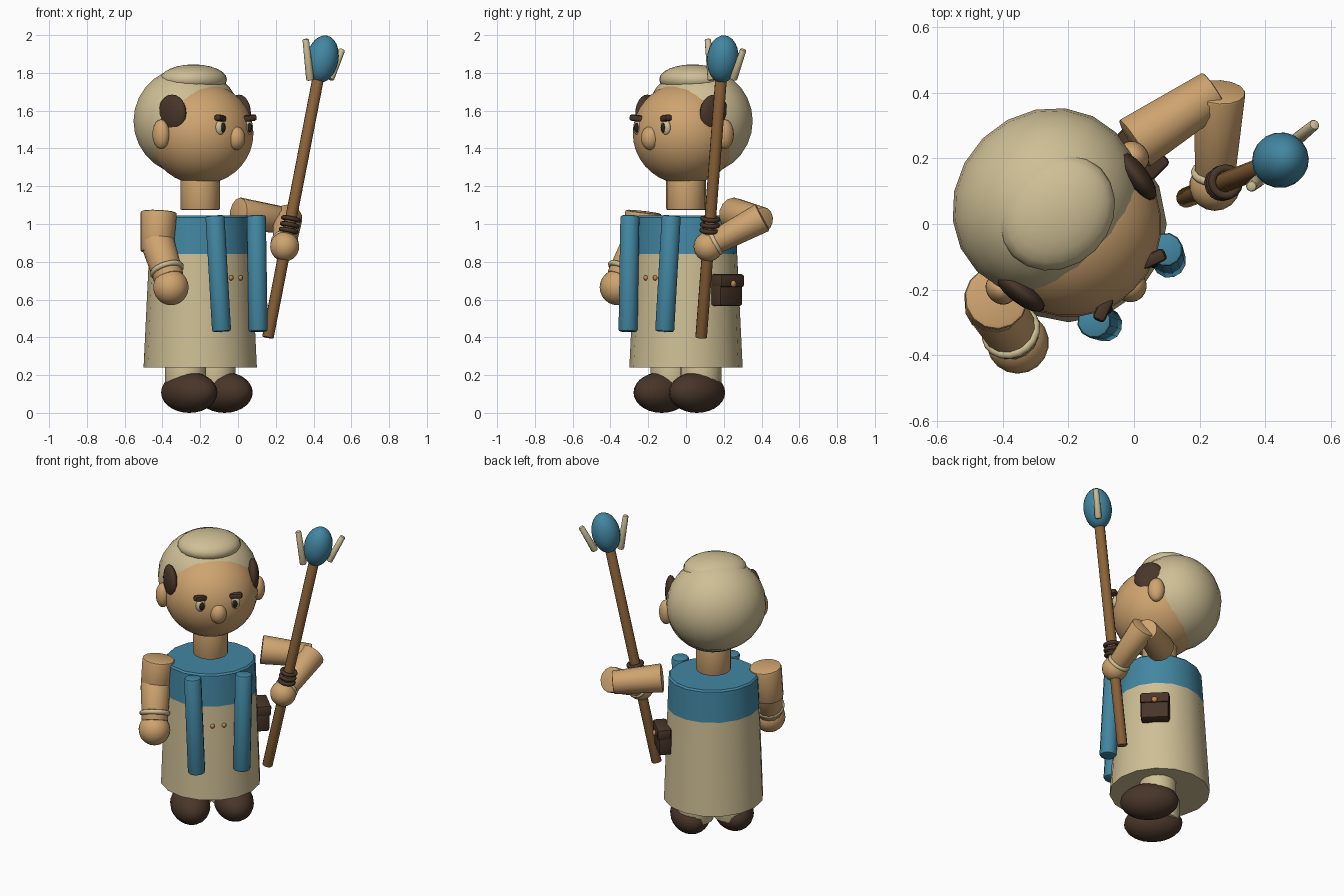
import bpy, bmesh, math
from mathutils import Vector, Matrix

if "Cube" in bpy.data.objects:
    bpy.data.objects.remove(bpy.data.objects["Cube"])

# Flat colours (linear)
def mat(name, r, g, b):
    m = bpy.data.materials.new(name)
    m.diffuse_color = (r, g, b, 1)
    m.use_nodes = True
    m.node_tree.nodes["Principled BSDF"].inputs["Base Color"].default_value = m.diffuse_color
    return m

SKIN = mat("skin", 0.62, 0.37, 0.16)
CREAM = mat("cream", 0.62, 0.52, 0.30)
BLUE = mat("blue", 0.055, 0.24, 0.36)
DARK = mat("dark_brown", 0.065, 0.036, 0.022)
WOOD = mat("wood", 0.26, 0.125, 0.04)
GOLD = mat("gold", 0.50, 0.25, 0.07)
BLACK = mat("near_black", 0.02, 0.016, 0.012)

# The figure is turned 45 degrees: local x is forward, local y is its left
TURN = Matrix.Translation((-0.2, 0, 0)) @ Matrix.Rotation(-math.pi / 4, 4, 'Z')

def at(f, s, z):
    return TURN @ Vector((f, s, z))

def finish(name, bm, mats, angle=40):
    me = bpy.data.meshes.new(name)
    bmesh.ops.recalc_face_normals(bm, faces=bm.faces[:])
    bm.to_mesh(me)
    bm.free()
    for m in mats:
        me.materials.append(m)
    ob = bpy.data.objects.new(name, me)
    bpy.context.collection.objects.link(ob)
    bpy.ops.object.select_all(action='DESELECT')
    ob.select_set(True)
    bpy.context.view_layer.objects.active = ob
    bpy.ops.object.shade_smooth_by_angle(angle=math.radians(angle))
    return ob

def ball(name, m, pos, size, u=20, v=14, rot=None):
    """Ellipsoid placed in the figure's frame."""
    bm = bmesh.new()
    bmesh.ops.create_uvsphere(bm, u_segments=u, v_segments=v, radius=1)
    M = TURN @ Matrix.Translation(pos) @ (rot or Matrix()) @ Matrix.Diagonal((*size, 1))
    bm.transform(M)
    return finish(name, bm, [m], 60)

def axis_matrix(p, q):
    d = q - p
    return Matrix.Translation((p + q) / 2) @ d.to_track_quat('Z', 'Y').to_matrix().to_4x4()

def rod(name, m, p, q, r1, r2=None, n=14, bevel=0.008):
    """Tapered cylinder between two world points."""
    p, q = Vector(p), Vector(q)
    bm = bmesh.new()
    bmesh.ops.create_cone(bm, cap_ends=True, segments=n, radius1=r1,
                          radius2=r2 or r1, depth=(q - p).length)
    if bevel:
        rim = [e for e in bm.edges if abs(e.verts[0].co.z - e.verts[1].co.z) < 1e-5]
        bmesh.ops.bevel(bm, geom=rim, offset=bevel, segments=2, profile=0.5, affect='EDGES')
    bm.transform(axis_matrix(p, q))
    return finish(name, bm, [m])

def ring(name, m, center, direction, R, r):
    bpy.ops.mesh.primitive_torus_add(major_radius=R, minor_radius=r,
                                     major_segments=18, minor_segments=8)
    ob = bpy.context.object
    ob.name = name
    c = Vector(center)
    ob.matrix_world = axis_matrix(c - direction, c + direction)
    ob.data.materials.append(m)
    bpy.ops.object.shade_smooth()

def box(name, m, pos, size, bevel, tilt=None):
    bm = bmesh.new()
    bmesh.ops.create_cube(bm, size=1)
    bm.transform(Matrix.Diagonal((*size, 1)))
    bmesh.ops.bevel(bm, geom=bm.edges[:], offset=bevel, segments=2, profile=0.5, affect='EDGES')
    bm.transform(TURN @ Matrix.Translation(pos) @ (tilt or Matrix()))
    return finish(name, bm, [m])

# Robe: lathed profile, blue above the yoke line
def robe():
    bm = bmesh.new()
    n, rings = 16, []
    for z, rf, rs in [(0.24, 0.30, 0.30), (0.84, 0.263, 0.279), (1.035, 0.25, 0.272), (1.045, 0.24, 0.262)]:
        rings.append([bm.verts.new((rf * math.cos(2 * math.pi * i / n),
                                    rs * math.sin(2 * math.pi * i / n), z)) for i in range(n)])
    for a, b in zip(rings, rings[1:]):
        for i in range(n):
            j = (i + 1) % n
            bm.faces.new((a[i], a[j], b[j], b[i]))
    bm.faces.new(rings[0])
    bm.faces.new(rings[-1])
    for f in bm.faces:
        f.material_index = int(f.calc_center_median().z > 0.85)
    bm.transform(TURN)
    finish("robe", bm, [CREAM, BLUE])

robe()

# Neck, head, hair
rod("neck", SKIN, at(0, 0, 1.074), at(0, 0, 1.3), 0.105, n=20)
ball("head", SKIN, (0.005, 0, 1.48), (0.28, 0.28, 0.27), 28, 18)
ball("hair", CREAM, (-0.095, 0, 1.545), (0.275, 0.30, 0.285), 20, 14)
ball("hair_top", CREAM, (-0.05, 0, 1.765), (0.165, 0.19, 0.08), 20, 12)
ball("nose", SKIN, (0.267, 0, 1.455), (0.05, 0.05, 0.063))

# Paired parts, mirrored left and right
for side, k in (("left", 1), ("right", -1)):
    ball(side + "_ear", SKIN, (-0.005, k * 0.288, 1.475), (0.05, 0.042, 0.078))
    ball(side + "_side_hair", DARK, (0.04, k * 0.25, 1.585), (0.092, 0.036, 0.1), 16, 12,
         Matrix.Rotation(-k * 0.12, 4, 'Z'))
    ball(side + "_eye", CREAM, (0.255, k * 0.103, 1.51), (0.02, 0.032, 0.04), 14, 10)
    ball(side + "_pupil", BLACK, (0.268, k * 0.1, 1.51), (0.015, 0.016, 0.026), 12, 8)
    box(side + "_brow", DARK, (0.258, k * 0.108, 1.56), (0.04, 0.08, 0.034), 0.012,
        Matrix.Rotation(-k * 0.35, 4, 'Z') @ Matrix.Rotation(k * 0.12, 4, 'X'))
    rod(side + "_sash", BLUE, at(0.297, k * 0.137, 0.43), at(0.265, k * 0.155, 1.045), 0.052, n=12, bevel=0.012)
    ball(side + "_robe_button", GOLD, (0.266, k * 0.035, 0.715), (0.012, 0.014, 0.014), 10, 8)
    rod(side + "_leg", CREAM, at(0, k * 0.11, 0.1), at(0, k * 0.11, 0.3), 0.11, n=18)
    ball(side + "_shoe", DARK, (0.05, k * 0.132, 0.108), (0.175, 0.118, 0.108))

# Lowered right arm
rod("right_upper_arm", SKIN, (-0.42, -0.225, 1.065), (-0.43, -0.25, 0.85), 0.098, 0.088, bevel=0.012)
rod("right_forearm", SKIN, (-0.428, -0.245, 0.91), (-0.365, -0.345, 0.71), 0.09, 0.08)
ring("right_bracelet", CREAM, (-0.376, -0.328, 0.755), Vector((0.063, -0.1, -0.2)), 0.078, 0.015)
bm = bmesh.new()
bmesh.ops.create_uvsphere(bm, u_segments=18, v_segments=12, radius=0.095)
bm.transform(Matrix.Translation((-0.355, -0.362, 0.665)))
finish("right_hand", bm, [SKIN], 60)

# Raised left arm holding the staff
rod("left_upper_arm", SKIN, (0.0, 0.245, 1.055), (0.247, 0.405, 1.02), 0.087, 0.07)
rod("left_forearm", SKIN, (0.262, 0.405, 1.035), (0.247, 0.14, 0.895), 0.08, 0.062)
ring("left_bracelet", CREAM, (0.247, 0.155, 0.902), Vector((0.015, 0.265, 0.14)), 0.06, 0.014)
bm = bmesh.new()
bmesh.ops.create_uvsphere(bm, u_segments=18, v_segments=12, radius=0.078)
bm.transform(Matrix.Translation((0.247, 0.118, 0.88)))
finish("left_hand", bm, [SKIN], 60)

# Staff with wrapped rings, gem and prongs
low, high = Vector((0.158, 0.08, 0.398)), Vector((0.43, 0.188, 1.80))
axis = high - low
rod("staff", WOOD, low, high, 0.031, n=12, bevel=0.005)
for i, z in enumerate((0.965, 0.995, 1.027)):
    ring("staff_ring_%d" % i, DARK, low + axis * ((z - low.z) / axis.z), axis, 0.042, 0.012)
bm = bmesh.new()
bmesh.ops.create_uvsphere(bm, u_segments=18, v_segments=12, radius=1)
c = Vector((0.447, 0.195, 1.873))
bm.transform(axis_matrix(c - axis, c + axis) @ Matrix.Diagonal((0.085, 0.085, 0.127, 1)))
finish("gem", bm, [BLUE], 60)
rod("prong_a", CREAM, (0.382, 0.135, 1.76), (0.358, 0.115, 1.98), 0.021, 0.017, n=10)
rod("prong_b", CREAM, (0.487, 0.25, 1.765), (0.552, 0.304, 1.925), 0.021, 0.017, n=10)

# Belt pouch on the left side
box("pouch", DARK, (0, 0.305, 0.65), (0.17, 0.08, 0.17), 0.016)
box("pouch_flap", DARK, (0, 0.312, 0.70), (0.176, 0.085, 0.07), 0.014)
ball("pouch_button", GOLD, (0, 0.355, 0.683), (0.018, 0.014, 0.018), 12, 8)
